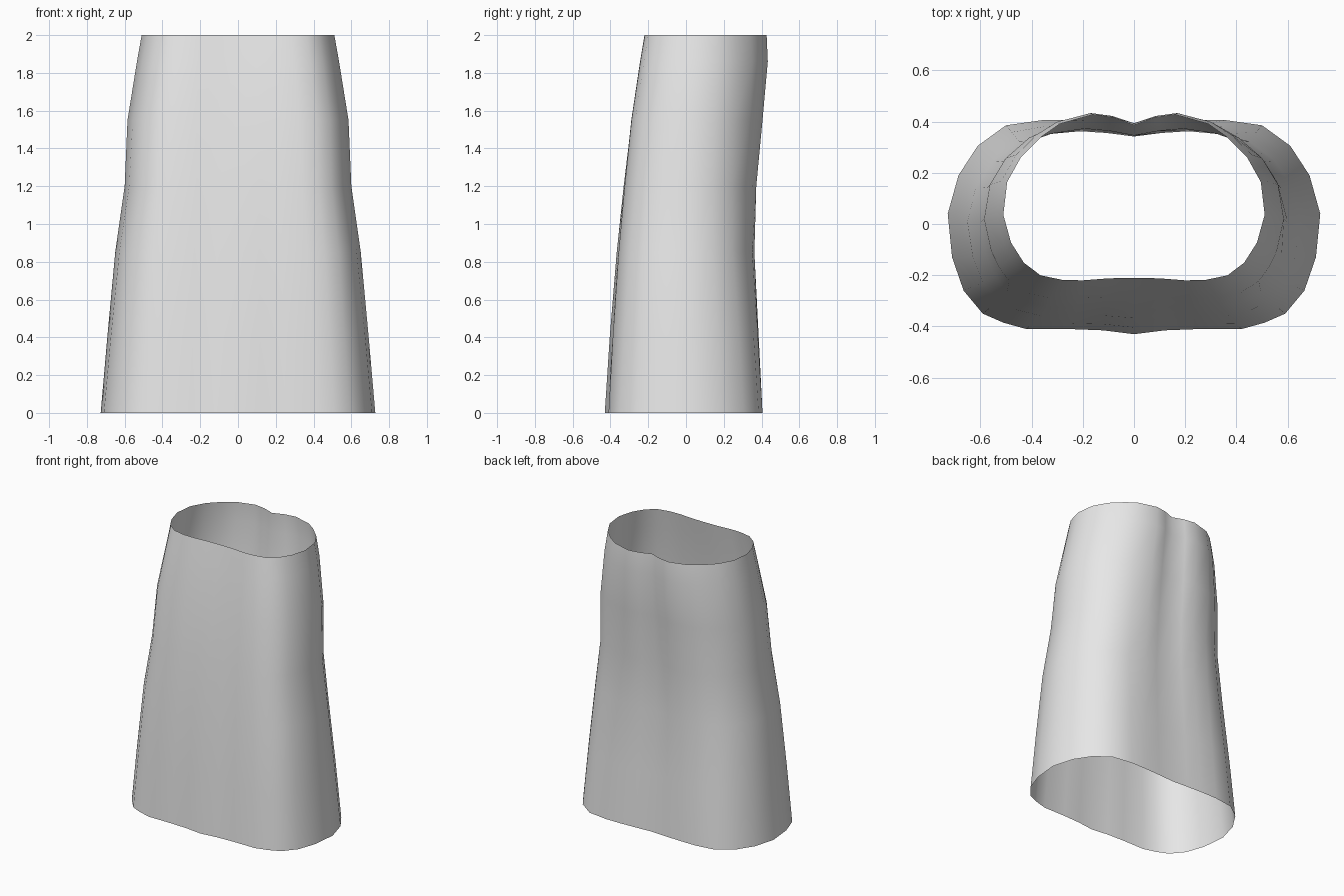
import bpy
import bmesh
import math

if "Cube" in bpy.data.objects:
    bpy.data.objects.remove(bpy.data.objects["Cube"], do_unlink=True)

# Half outlines of the hem and the waist, from centre front to centre back
HEM = [(0, -.43), (.12, -.415), (.25, -.41), (.42, -.41), (.51, -.385), (.59, -.35),
       (.665, -.26), (.71, -.13), (.727, .04), (.685, .19), (.61, .305), (.5, .385),
       (.36, .405), (.24, .405), (.12, .4), (0, .393)]
WAIST = [(0, -.21), (.1, -.212), (.2, -.22), (.28, -.218), (.365, -.2), (.43, -.15),
         (.455, -.11), (.48, -.07), (.51, .04), (.495, .17), (.44, .27), (.36, .35),
         (.29, .4), (.16, .437), (.08, .425), (0, .395)]

# Height, half width, front and back of each cross-section
LEVELS = [(0, .727, -.43, .405), (.4, .692, -.405, .385), (.85, .65, -.37, .362),
          (1.2, .6, -.335, .372), (1.55, .585, -.295, .405), (1.86, .535, -.245, .433),
          (2, .51, -.22, .427)]


def normalised(outline):
    """Scale an outline to unit half width and unit depth."""
    width = max(x for x, y in outline)
    low = min(y for x, y in outline)
    high = max(y for x, y in outline)
    return [(x / width, (y - low) / (high - low)) for x, y in outline]


def cross_section(z, width, front, back):
    """Blend the two outlines at a height and mirror to a full ring."""
    t = (z / 2) ** 1.5
    half = []
    for (ax, ay), (bx, by) in zip(normalised(HEM), normalised(WAIST)):
        x = ax + (bx - ax) * t
        y = ay + (by - ay) * t
        half.append((x * width, front + y * (back - front), z))
    return half + [(-x, y, h) for x, y, h in half[-2:0:-1]]


# Open fabric tube, lofted through the cross-sections
bm = bmesh.new()
rings = [[bm.verts.new(p) for p in cross_section(*level)] for level in LEVELS]
for lower, upper in zip(rings, rings[1:]):
    count = len(lower)
    for i in range(count):
        j = (i + 1) % count
        bm.faces.new((lower[i], lower[j], upper[j], upper[i]))
mesh = bpy.data.meshes.new("skirt")
bm.to_mesh(mesh)
bm.free()
skirt = bpy.data.objects.new("skirt", mesh)
bpy.context.collection.objects.link(skirt)

# Plain light grey fabric
fabric = bpy.data.materials.new("light grey fabric")
fabric.use_nodes = True
grey = (.8, .8, .8, 1)
fabric.diffuse_color = grey
fabric.node_tree.nodes["Principled BSDF"].inputs["Base Color"].default_value = grey
mesh.materials.append(fabric)

# Smooth shading
bpy.context.view_layer.objects.active = skirt
skirt.select_set(True)
bpy.ops.object.shade_smooth_by_angle(angle=math.radians(60))
